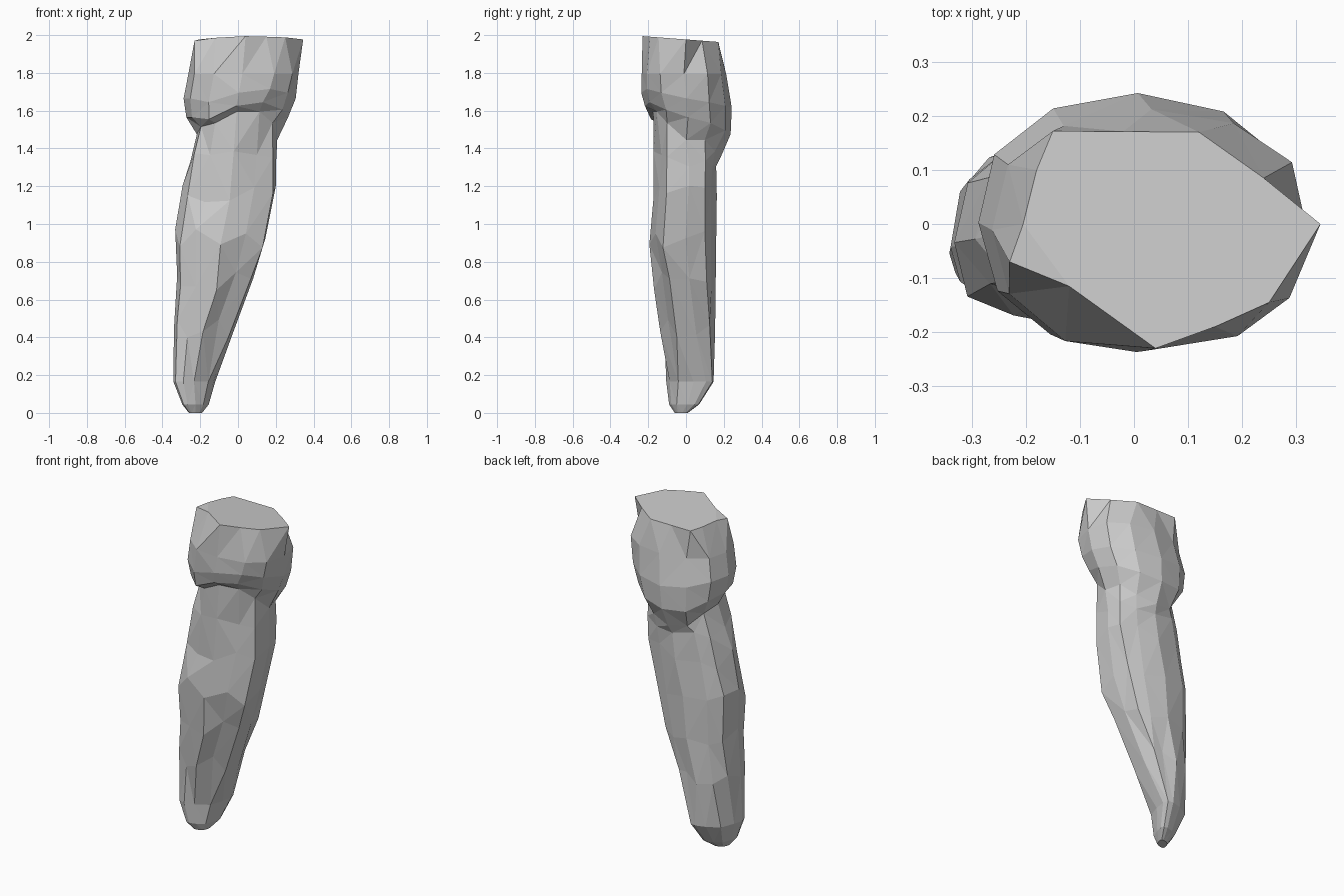
import bpy, bmesh, random
from math import sin, cos, pi, copysign

if "Cube" in bpy.data.objects:
    bpy.data.objects.remove(bpy.data.objects["Cube"])

random.seed(4)
N = 12

# cross-sections: z, x min, x max, y min, y max, skew
SECTIONS = [
    (0.005, -0.26, -0.19, -0.06, 0.01, 0.6),
    (0.05, -0.295, -0.155, -0.09, 0.07, 0.65),
    (0.17, -0.34, -0.115, -0.10, 0.148, 0.6),
    (0.45, -0.335, -0.03, -0.135, 0.154, 0.25),
    (0.70, -0.322, 0.085, -0.17, 0.158, 0.1),
    (0.93, -0.338, 0.15, -0.195, 0.16, 0.05),
    (1.17, -0.295, 0.205, -0.172, 0.16, 0.05),
    (1.34, -0.25, 0.205, -0.17, 0.165, 0.05),
    (1.47, -0.22, 0.21, -0.178, 0.18, 0.0),    # neck
    (1.57, -0.275, 0.262, -0.215, 0.24, 0.0),  # enamel lip
    (1.67, -0.29, 0.302, -0.238, 0.237, 0.0),
    (1.80, -0.265, 0.322, -0.24, 0.215, 0.0),
]
NECK, LIP = 8, 9
# height of the neck and lip around the tooth: low behind, high in front
WAVE = {
    7: [-.03, 0, -.03, -.03, 0, -.03, 0, .04, .03, .05, .03, .02],
    NECK: [-.02, -.02, -.08, -.11, -.09, -.02, .01, .05, .07, .13, .13, .07],
    LIP: [.0, -.03, -.07, -.09, -.08, -.02, .0, .0, -.01, .06, .08, .04],
    10: [0, -.02, -.04, -.05, -.03, 0, 0, 0, -.02, .03, .05, .03],
}
# outline of the flat biting surface, counter-clockwise from +x
TOP = [(0.345, 0), (0.24, 0.085), (0.12, 0.17), (-0.02, 0.171), (-0.15, 0.172),
       (-0.18, 0.10), (-0.205, 0.0), (-0.23, -0.07), (-0.12, -0.115),
       (0.04, -0.23), (0.15, -0.19), (0.25, -0.145)]


def spow(v, p):
    return copysign(abs(v) ** p, v)


def section(i, z, x0, x1, y0, y1, skew):
    """Boxy skewed ellipse, with shallow root grooves and a wavy lip."""
    pts = []
    cx, cy, rx, ry = (x0 + x1) / 2, (y0 + y1) / 2, (x1 - x0) / 2, (y1 - y0) / 2
    for k in range(N):
        a = 2 * pi * k / N
        g = 0.9 if k in (2, 8, 10) and 3 <= i <= 7 else 1.0
        power = 0.75 if i < NECK else 0.9
        x = cx + rx * g * spow(cos(a), power)
        y = cy + ry * g * spow(sin(a + skew), power)
        dz = WAVE[i][k] if i in WAVE else 0.0
        j = 0.006 if i > 1 else 0.0
        if 3 <= i <= 6:
            dz += random.uniform(-0.05, 0.05)
        pts.append((x + random.uniform(-j, j), y + random.uniform(-j, j), z + dz))
    return pts


# root, neck and crown as one lofted skin
bm = bmesh.new()
rings = [[bm.verts.new(p) for p in section(i, *s)] for i, s in enumerate(SECTIONS)]
rings.append([bm.verts.new((x, y, 1.982 - 0.076 * y - (0.012 if k == 7 else 0)))
              for k, (x, y) in enumerate(TOP)])
for lo, hi in zip(rings, rings[1:]):
    for k in range(N):
        n = (k + 1) % N
        bm.faces.new((lo[k], lo[n], hi[n], hi[k]))
bm.faces.new(rings[0][::-1])
bm.faces.new(rings[-1])
bmesh.ops.triangulate(bm, faces=bm.faces[:], quad_method='SHORT_EDGE')
bmesh.ops.recalc_face_normals(bm, faces=bm.faces[:])

# stand exactly on the ground
low = min(v.co.z for v in bm.verts)
bmesh.ops.translate(bm, vec=(0, 0, -low), verts=bm.verts[:])

mesh = bpy.data.meshes.new("tooth")
bm.to_mesh(mesh)
bm.free()
tooth = bpy.data.objects.new("tooth", mesh)
bpy.context.collection.objects.link(tooth)
